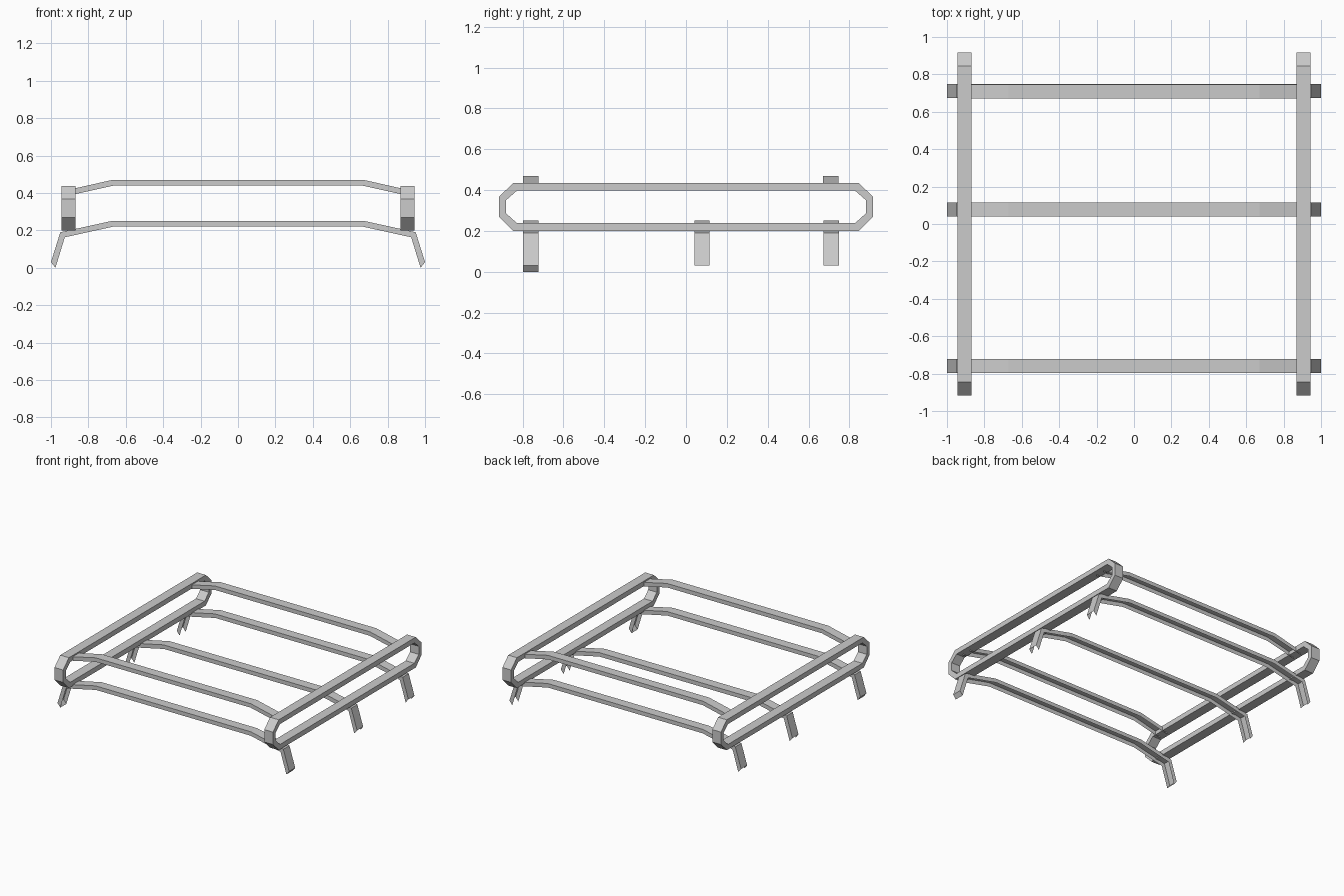
import bpy

if "Cube" in bpy.data.objects:
    bpy.data.objects.remove(bpy.data.objects["Cube"])

BAR_W = 0.075


def make_object(name, verts, faces):
    mesh = bpy.data.meshes.new(name)
    mesh.from_pydata(verts, [], faces)
    mesh.update()
    return bpy.data.objects.new(name, mesh)


def link(obj):
    bpy.context.scene.collection.objects.link(obj)


def mirrored(points):
    """Complete a right-half (x, z) profile with its left half."""
    return [(-x, z) for x, z in reversed(points)] + points


def channel_bar(name, y, top, bottom, capped=False):
    """Bent pressed-metal channel: top plate with two side flanges, open below."""
    top, bottom = mirrored(top), mirrored(bottom)
    verts = []
    for (tx, tz), (bx, bz) in zip(top, bottom):
        f, b = y - BAR_W / 2, y + BAR_W / 2
        verts += [(bx, f, bz), (tx, f, tz), (tx, b, tz), (bx, b, bz)]
    faces = []
    for i in range(len(top) - 1):
        for j in range(3):
            a = 4 * i + j
            faces.append((a, a + 4, a + 5, a + 1))
    if capped:
        n = len(verts)
        faces += [(0, 1, 2, 3), (n - 1, n - 2, n - 3, n - 4)]
    link(make_object(name, verts, faces))


def octagon(y_out, z_lo, z_hi, y_flat, z_lo_cut, z_hi_cut):
    right = [(y_flat, z_lo), (y_out, z_lo_cut), (y_out, z_hi_cut), (y_flat, z_hi)]
    return right + [(-y, z) for y, z in reversed(right)]


def side_rail(name, x):
    """Long octagonal loop of rectangular bar."""
    outer = octagon(0.916, 0.199, 0.436, 0.845, 0.27, 0.367)
    inner = octagon(0.882, 0.238, 0.397, 0.828, 0.287, 0.35)
    x0, x1 = x - BAR_W / 2, x + BAR_W / 2
    loops = [(x0, outer), (x1, outer), (x1, inner), (x0, inner)]
    verts = [(lx, y, z) for lx, pts in loops for y, z in pts]
    faces = []
    for k in range(4):
        for i in range(8):
            j, m = (i + 1) % 8, (k + 1) % 4
            faces.append((k * 8 + i, k * 8 + j, m * 8 + j, m * 8 + i)[::-1])
    link(make_object(name, verts, faces))


# Side rails
for side, x in (("left", -0.906), ("right", 0.906)):
    side_rail(side + "_side_rail", x)

# Lower crossbars with splayed legs
leg_top = [(0.671, 0.251), (0.95, 0.19), (1.0, 0.03)]
leg_bottom = [(0.667, 0.22), (0.926, 0.163), (0.976, 0.0)]
for name, y in (("front", -0.76), ("middle", 0.078), ("back", 0.711)):
    channel_bar(name + "_leg_crossbar", y, leg_top, leg_bottom, capped=name == "front")

# Upper crossbars ending inside the rails
up_top = [(0.671, 0.47), (0.91, 0.416)]
up_bottom = [(0.667, 0.439), (0.91, 0.385)]
for name, y in (("front", -0.76), ("back", 0.709)):
    channel_bar(name + "_upper_crossbar", y, up_top, up_bottom)
